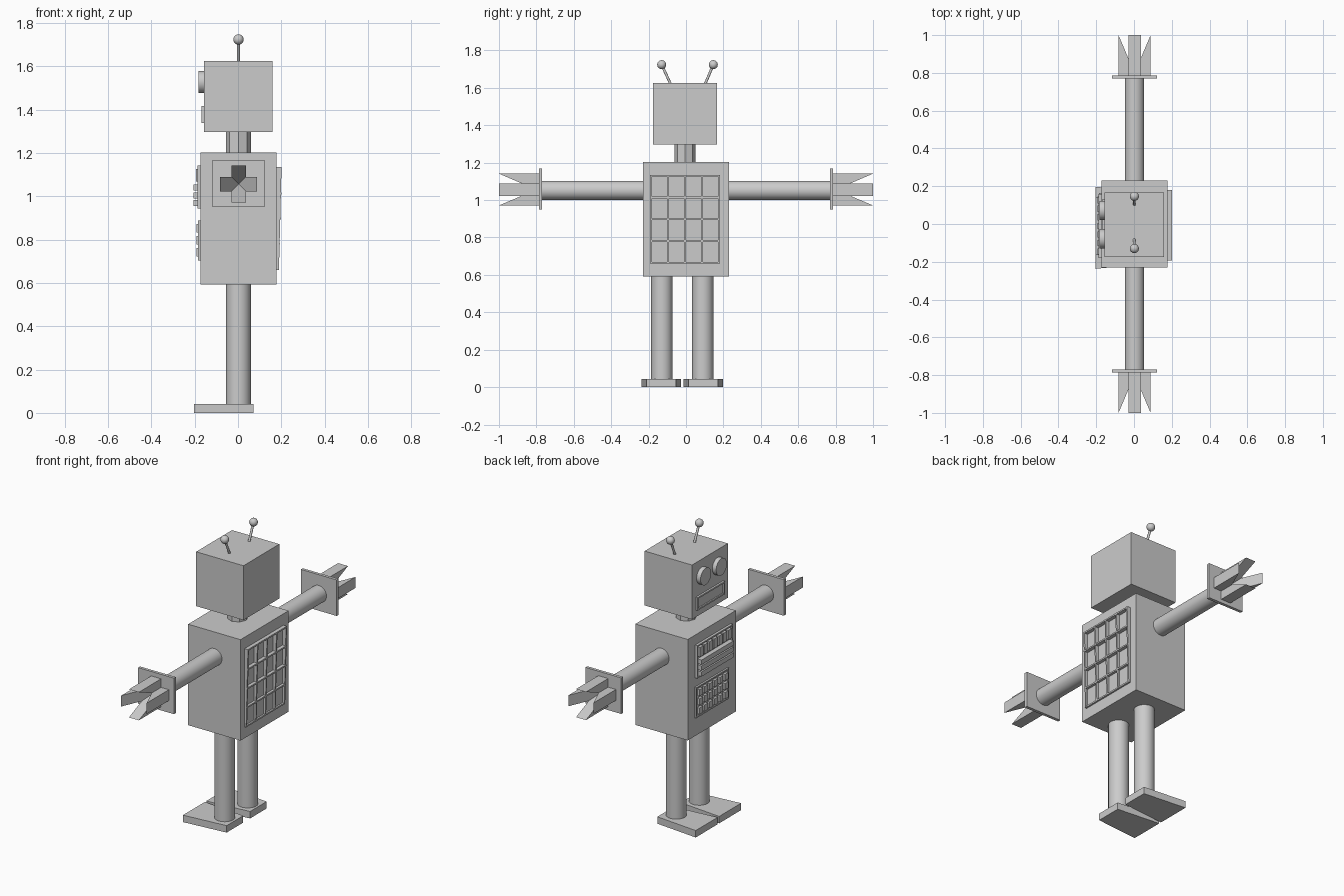
import bpy, bmesh, math
from mathutils import Vector, Matrix

if "Cube" in bpy.data.objects:
    bpy.data.objects.remove(bpy.data.objects["Cube"], do_unlink=True)

GREY = (0.6, 0.6, 0.6, 1)
mat = bpy.data.materials.new("plain_grey")
mat.use_nodes = True
mat.diffuse_color = GREY
mat.node_tree.nodes["Principled BSDF"].inputs["Base Color"].default_value = GREY


def finish(bm, name, smooth=False):
    bmesh.ops.recalc_face_normals(bm, faces=bm.faces[:])
    mesh = bpy.data.meshes.new(name)
    bm.to_mesh(mesh)
    bm.free()
    mesh.materials.append(mat)
    ob = bpy.data.objects.new(name, mesh)
    bpy.context.collection.objects.link(ob)
    if smooth:
        bpy.ops.object.select_all(action="DESELECT")
        ob.select_set(True)
        bpy.context.view_layer.objects.active = ob
        bpy.ops.object.shade_smooth_by_angle(angle=math.radians(40))


def add_box(bm, x, y, z):
    """Box given as (low, high) ranges."""
    size = Vector((x[1] - x[0], y[1] - y[0], z[1] - z[0]))
    mid = Vector((sum(x), sum(y), sum(z))) / 2
    bmesh.ops.create_cube(bm, size=1, matrix=Matrix.LocRotScale(mid, None, size))


def box(name, x, y, z):
    bm = bmesh.new()
    add_box(bm, x, y, z)
    finish(bm, name)


def rod(name, start, end, radius, sides=32, smooth=True):
    a, b = Vector(start), Vector(end)
    bm = bmesh.new()
    turn = (b - a).to_track_quat("Z", "Y")
    bmesh.ops.create_cone(bm, cap_ends=True, segments=sides, radius1=radius, radius2=radius,
                          depth=(b - a).length, matrix=Matrix.LocRotScale((a + b) / 2, turn, None))
    finish(bm, name, smooth)


def hull(name, points):
    bm = bmesh.new()
    for p in points:
        bm.verts.new(p)
    bmesh.ops.convex_hull(bm, input=bm.verts[:])
    finish(bm, name)


def add_frame(bm, x, y, z, t):
    """Four thin rails round a rectangle in the y-z plane."""
    for edge in (y[0], y[1] - t):
        add_box(bm, x, (edge, edge + t), z)
    for edge in (z[0], z[1] - t):
        add_box(bm, x, (y[0] + t, y[1] - t), (edge, edge + t))


def add_grid(bm, x, y, z, cols, rows, gap):
    """Rows and columns of raised keys."""
    dy, dz = (y[1] - y[0]) / cols, (z[1] - z[0]) / rows
    for i in range(cols):
        for j in range(rows):
            y0, z0 = y[0] + i * dy, z[0] + j * dz
            add_box(bm, x, (y0 + gap, y0 + dy - gap), (z0 + gap, z0 + dz - gap))


# Body, neck and head
box("torso", (-0.173, 0.178), (-0.23, 0.23), (0.592, 1.203))
rod("neck", (0.002, -0.005, 1.2), (0.002, -0.005, 1.3), 0.057, 8, False)
box("head", (-0.157, 0.16), (-0.176, 0.167), (1.296, 1.625))

# Face
for side, y in (("left", -0.078), ("right", 0.072)):
    rod(side + "_eye", (-0.15, y, 1.527), (-0.183, y, 1.527), 0.051)
bm = bmesh.new()
add_box(bm, (-0.161, -0.15), (-0.13, 0.13), (1.338, 1.417))
add_frame(bm, (-0.169, -0.15), (-0.13, 0.13), (1.338, 1.417), 0.009)
finish(bm, "mouth")

# Antennae
for side, base, tip in (("left", -0.08, -0.13), ("right", 0.1, 0.146)):
    rod(side + "_antenna", (0.002, base, 1.615), (0.002, tip, 1.724), 0.007, 12)
    bm = bmesh.new()
    bmesh.ops.create_uvsphere(bm, u_segments=20, v_segments=12, radius=0.024,
                              matrix=Matrix.Translation((0.002, tip, 1.724)))
    finish(bm, side + "_antenna_ball", True)

# Upper chest panel: a row of upright keys above long bars
bm = bmesh.new()
add_box(bm, (-0.177, -0.165), (-0.18, 0.16), (0.944, 1.143))
add_frame(bm, (-0.188, -0.165), (-0.18, 0.16), (0.944, 1.143), 0.008)
add_grid(bm, (-0.193, -0.165), (-0.168, 0.148), (1.062, 1.132), 7, 1, 0.006)
add_grid(bm, (-0.205, -0.165), (-0.168, 0.148), (0.95, 1.058), 1, 3, 0.004)
finish(bm, "upper_chest_panel")

# Lower chest panel: three rows of buttons
bm = bmesh.new()
add_box(bm, (-0.177, -0.165), (-0.15, 0.165), (0.704, 0.889))
add_frame(bm, (-0.184, -0.165), (-0.15, 0.165), (0.704, 0.889), 0.008)
add_grid(bm, (-0.192, -0.165), (-0.138, 0.153), (0.714, 0.879), 6, 3, 0.008)
finish(bm, "lower_chest_panel")

# Back grille: thin crossing rails that thin out toward the bottom
bm = bmesh.new()
Y, Z, T = (-0.192, 0.181), (0.66, 1.134), 0.009
for i in range(5):
    y0 = Y[0] + (Y[1] - Y[0] - T) * i / 4
    z0 = Z[0] + (Z[1] - Z[0] - T) * i / 4
    add_box(bm, (0.17, 0.201), (y0, y0 + T), Z)
    add_box(bm, (0.17, 0.2), Y, (z0, z0 + T))
for v in bm.verts:
    if v.co.x > 0.19:
        v.co.x -= 0.012 * max(0, (0.95 - v.co.z) / 0.29)
finish(bm, "back_grille")

# Arms, wrist plates and four-pronged claws
CX, CZ, R, W = 0.003, 1.056, 0.085, 0.033
for side, s in (("left", -1), ("right", 1)):
    rod(side + "_arm", (0.003, s * 0.22, 1.052), (0.003, s * 0.775, 1.052), 0.051)
    box(side + "_wrist_plate", (-0.117, 0.122), sorted((s * 0.769, s * 0.787)), (0.95, 1.168))
    prong = [(R, w, y) for w in (-W, W) for y in (0.783, 1.0)]
    prong += [(W, w, y) for w in (-W, W) for y in (0.783, 0.878)]
    prong += [(0, 0, 0.783), (0, 0, 0.8)]
    for k in range(4):
        c, n = round(math.cos(k * math.pi / 2)), round(math.sin(k * math.pi / 2))
        hull(f"{side}_claw_prong_{k + 1}",
             [(CX + r * c - w * n, s * y, CZ + r * n + w * c) for r, w, y in prong])

# Legs and feet that widen toward the toe
for side, leg_y, foot_y in (("left", -0.129, -0.132), ("right", 0.09, 0.092)):
    rod(side + "_leg", (0.002, leg_y, 0.03), (0.002, leg_y, 0.6), 0.057)
    hull(side + "_foot", [(x, foot_y + e * half, z) for x, half in ((-0.203, 0.105), (0.072, 0.079))
                          for e in (-1, 1) for z in (0, 0.042)])
